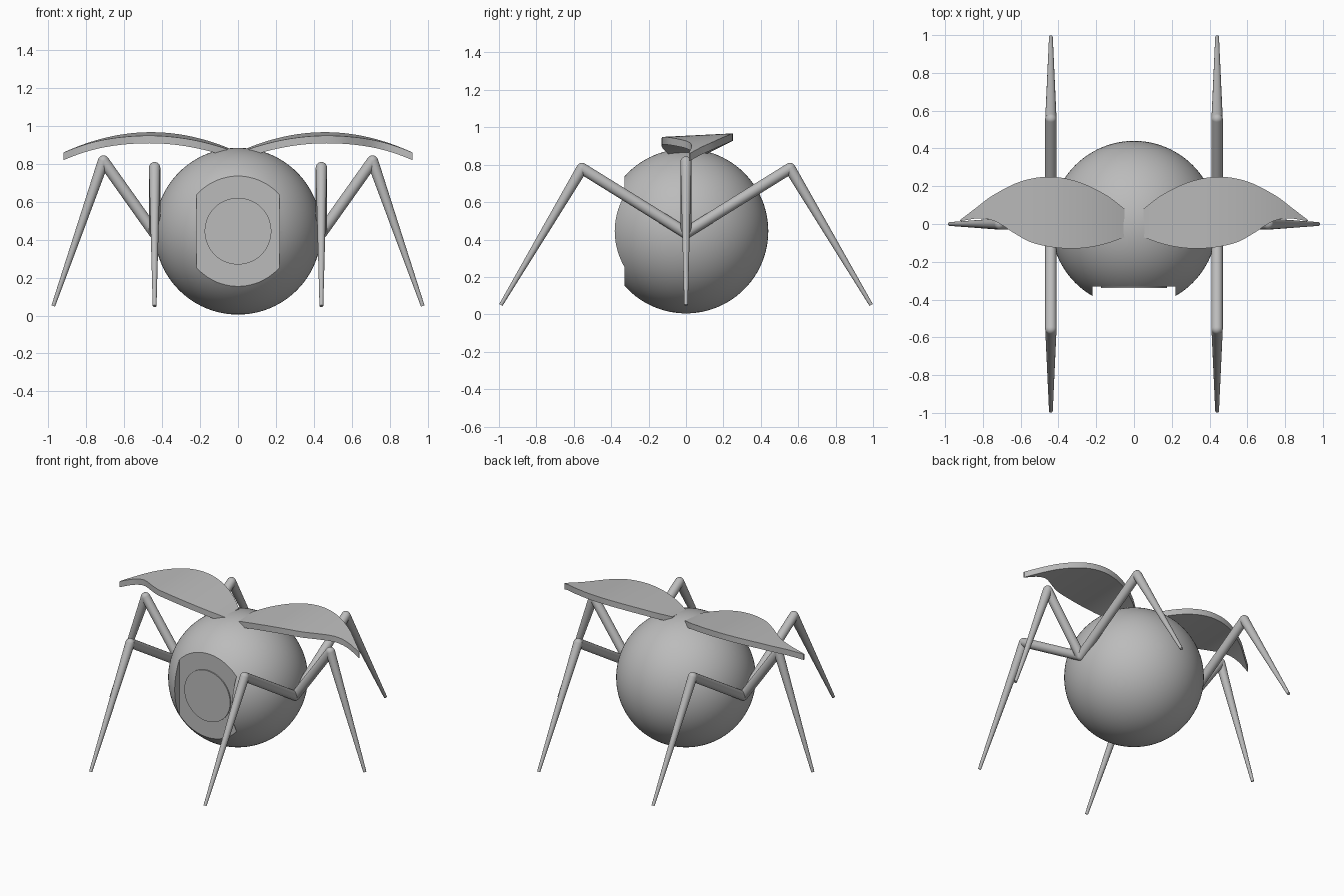
import bpy
import bmesh
from math import radians, pi
from mathutils import Vector, Matrix

cube = bpy.data.objects.get("Cube")
if cube:
    bpy.data.objects.remove(cube, do_unlink=True)

grey = bpy.data.materials.new("plain grey")
grey.use_nodes = True
grey.diffuse_color = (0.5, 0.5, 0.5, 1)
grey.node_tree.nodes["Principled BSDF"].inputs["Base Color"].default_value = (0.5, 0.5, 0.5, 1)


def finish(name, bm, angle=35):
    bmesh.ops.recalc_face_normals(bm, faces=bm.faces)
    mesh = bpy.data.meshes.new(name)
    bm.to_mesh(mesh)
    bm.free()
    mesh.materials.append(grey)
    obj = bpy.data.objects.new(name, mesh)
    bpy.context.collection.objects.link(obj)
    smooth(obj, angle)
    return obj


def smooth(obj, angle):
    bpy.ops.object.select_all(action="DESELECT")
    obj.select_set(True)
    bpy.context.view_layer.objects.active = obj
    bpy.ops.object.shade_smooth_by_angle(angle=radians(angle))


def add_rod(bm, a, b, r1, r2):
    a, b = Vector(a), Vector(b)
    turn = (b - a).to_track_quat("Z", "Y").to_matrix().to_4x4()
    bmesh.ops.create_cone(bm, cap_ends=True, segments=24, radius1=r1, radius2=r2,
                          depth=(b - a).length,
                          matrix=Matrix.Translation((a + b) / 2) @ turn)


def add_ball(bm, centre, r, segments=24):
    bmesh.ops.create_uvsphere(bm, u_segments=segments, v_segments=segments // 2,
                              radius=r, matrix=Matrix.Translation(centre))


# Round body with a flat-backed notch cut from the front
CENTRE = Vector((0, 0, 0.445))
bm = bmesh.new()
add_ball(bm, CENTRE, 0.44, 96)
body = finish("body", bm)

bm = bmesh.new()
bmesh.ops.create_cube(bm, size=1, matrix=Matrix.Translation((0, -0.53, 0.445))
                      @ Matrix.Diagonal((0.44, 0.4, 1.2, 1)))
cutter = finish("notch_cutter", bm)
cutter.hide_render = True
cut = body.modifiers.new("notch", "BOOLEAN")
cut.operation = "DIFFERENCE"
cut.solver = "EXACT"
cut.object = cutter
bpy.context.view_layer.objects.active = body
bpy.ops.object.modifier_apply(modifier=cut.name)
bpy.data.objects.remove(cutter, do_unlink=True)
smooth(body, 30)

# Thin round eye plate on the flat face
bm = bmesh.new()
bmesh.ops.create_cone(bm, cap_ends=True, segments=64, radius1=0.176, radius2=0.176, depth=0.016,
                      matrix=Matrix.Translation((0, -0.33, 0.445)) @ Matrix.Rotation(pi / 2, 4, "X"))
finish("eye_plate", bm)


# Legs: straight thigh, ball joints, tapering shin
def leg(name, hip, knee, foot):
    bm = bmesh.new()
    add_rod(bm, hip, knee, 0.03, 0.03)
    add_rod(bm, knee, foot, 0.03, 0.01)
    add_ball(bm, hip, 0.03)
    add_ball(bm, knee, 0.03)
    finish(name, bm)


for side, s in (("left", 1), ("right", -1)):
    hip = (0.44 * s, 0, 0.435)
    for end, d in (("front", -1), ("back", 1)):
        leg(f"{end}_{side}_leg", hip, (0.44 * s, 0.556 * d, 0.78), (0.44 * s, 0.99 * d, 0.05))
    leg(f"middle_{side}_leg", hip, (0.71 * s, 0, 0.815), (0.975 * s, 0, 0.05))


# Wings: arched plates between a front and a rear outline
REAR = [(0.05, 0.08), (0.15, 0.155), (0.3, 0.225), (0.45, 0.25), (0.6, 0.225),
        (0.75, 0.15), (0.85, 0.075), (0.92, 0.022)]
FRONT = [(0.05, -0.07), (0.15, -0.105), (0.25, -0.125), (0.35, -0.13), (0.45, -0.12),
         (0.55, -0.095), (0.64, -0.045), (0.7, -0.005), (0.75, 0.02), (0.82, 0.03), (0.92, 0.015)]


def sample(points, x):
    # Smooth cubic through the outline points
    def slope(i):
        a, b = points[max(i - 1, 0)], points[min(i + 1, len(points) - 1)]
        return (b[1] - a[1]) / (b[0] - a[0])
    i = max(k for k in range(len(points) - 1) if k == 0 or points[k][0] <= x)
    (x0, y0), (x1, y1) = points[i], points[i + 1]
    w = x1 - x0
    t = (x - x0) / w
    return ((1 + 2 * t) * (1 - t) ** 2 * y0 + t * (1 - t) ** 2 * w * slope(i)
            + t * t * (3 - 2 * t) * y1 + t * t * (t - 1) * w * slope(i + 1))


def wing(name, s, steps=48, rows=6, thickness=0.04):
    bm = bmesh.new()
    grid = []
    for i in range(steps + 1):
        x = 0.05 + 0.87 * i / steps
        y0, y1 = sample(FRONT, x), sample(REAR, x)
        row = []
        for j in range(rows + 1):
            y = y0 + (y1 - y0) * j / rows
            z = 0.955 - 0.45 * (x - 0.46) ** 2 + 0.05 * y
            row.append(bm.verts.new((x * s, y, z)))
        grid.append(row)
    for a, b in zip(grid, grid[1:]):
        for j in range(rows):
            bm.faces.new((a[j], b[j], b[j + 1], a[j + 1]))
    top = bm.faces[:]
    lower = bmesh.ops.extrude_face_region(bm, geom=top, use_keep_orig=True)
    verts = [v for v in lower["geom"] if isinstance(v, bmesh.types.BMVert)]
    bmesh.ops.translate(bm, verts=verts, vec=(0, 0, -thickness))
    finish(name, bm)


wing("left_wing", 1)
wing("right_wing", -1)
